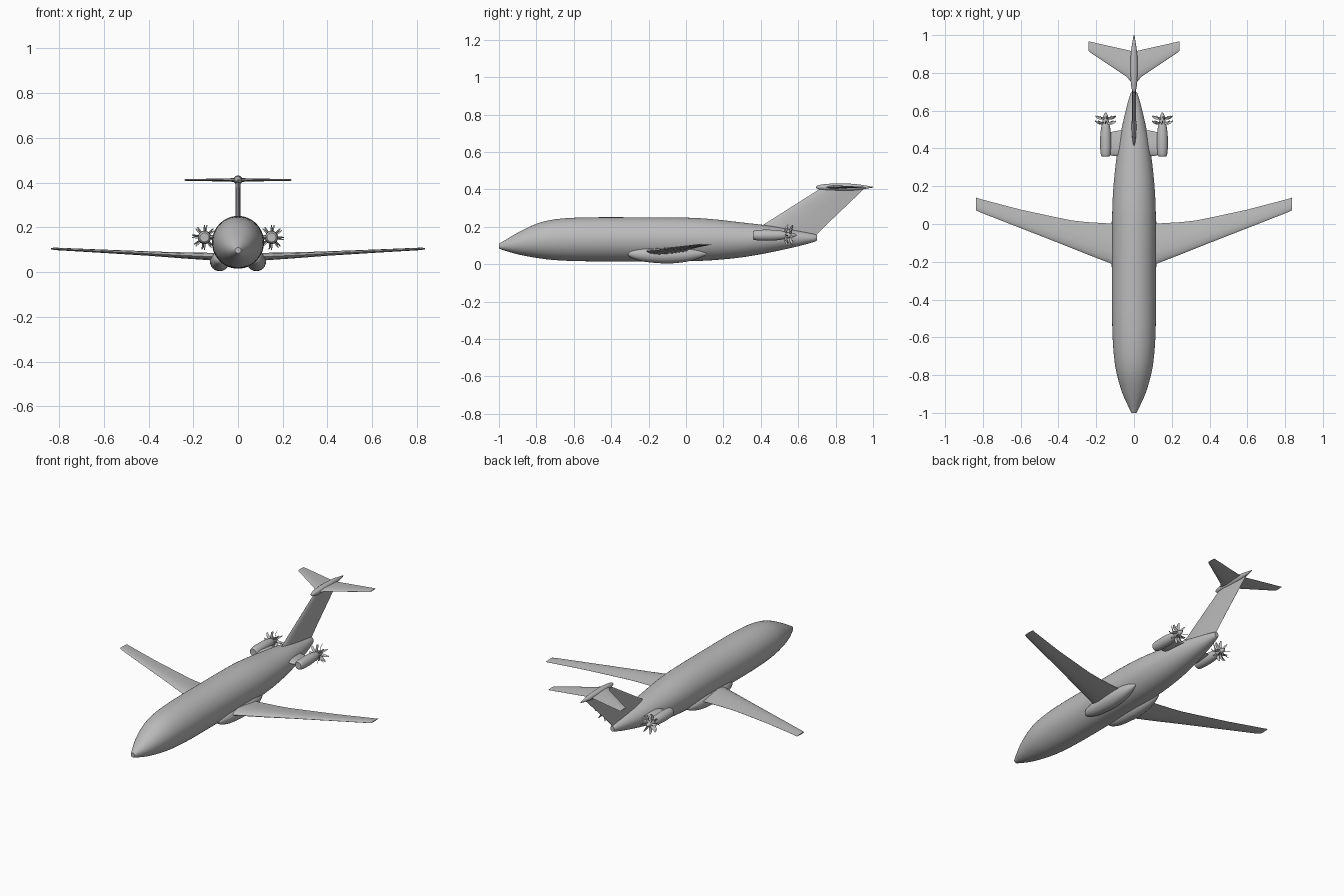
import bpy
import bmesh
from math import sin, cos, pi, radians
from mathutils import Vector, Matrix

cube = bpy.data.objects.get("Cube")
if cube:
    bpy.data.objects.remove(cube, do_unlink=True)

grey = bpy.data.materials.new("plain grey")
grey.use_nodes = True
colour = (0.5, 0.5, 0.5, 1)
grey.diffuse_color = colour
grey.node_tree.nodes["Principled BSDF"].inputs["Base Color"].default_value = colour


def finish(name, bm, angle=40):
    bmesh.ops.recalc_face_normals(bm, faces=bm.faces)
    mesh = bpy.data.meshes.new(name)
    bm.to_mesh(mesh)
    bm.free()
    mesh.materials.append(grey)
    ob = bpy.data.objects.new(name, mesh)
    bpy.context.collection.objects.link(ob)
    bpy.ops.object.select_all(action='DESELECT')
    bpy.context.view_layer.objects.active = ob
    ob.select_set(True)
    bpy.ops.object.shade_smooth_by_angle(angle=radians(angle))
    return ob


def add_loft(bm, rings):
    """Skin closed rings of equal length and cap both ends."""
    loops = [[bm.verts.new(p) for p in ring] for ring in rings]
    for a, b in zip(loops, loops[1:]):
        for i in range(len(a)):
            j = (i + 1) % len(a)
            bm.faces.new((a[i], a[j], b[j], b[i]))
    bm.faces.new(loops[0])
    bm.faces.new(loops[-1])


def smooth_rows(rows, steps=4):
    """Pass a Catmull-Rom curve through the station rows."""
    pts = [rows[0]] + rows + [rows[-1]]
    out = []
    for p, q, r, s in zip(pts, pts[1:], pts[2:], pts[3:]):
        for k in range(steps):
            t = k / steps
            out.append([b + t * (c - a) / 2 + t * t * (2 * a - 5 * b + 4 * c - d) / 2
                        + t ** 3 * (3 * b - a - 3 * c + d) / 2
                        for a, b, c, d in zip(p, q, r, s)])
    return out + [rows[-1]]


def body(name, x, rows, sides=32, steps=4):
    """Rounded body along y; rows hold y, half width, bottom, top."""
    bm = bmesh.new()
    rings = []
    for y, w, lo, hi in smooth_rows(rows, steps):
        rings.append([(x + w * cos(2 * pi * i / sides), y,
                       (lo + hi) / 2 + (hi - lo) / 2 * sin(2 * pi * i / sides))
                      for i in range(sides)])
    add_loft(bm, rings)
    return finish(name, bm)


def spindle(name, x, z, rows, sides=24):
    """Round body along y; rows hold y and radius."""
    return body(name, x, [(y, r, z - r, z + r) for y, r in rows], sides)


# Aerofoil outline: chord fraction and thickness fraction
half = [(0.02, 0.25), (0.1, 0.7), (0.3, 1), (0.6, 0.75), (0.85, 0.3)]
aerofoil = ([(0, 0)] + half + [(1, 0.04), (1, -0.04)]
            + [(c, -t) for c, t in reversed(half)])


def surface(name, stations, upright=False):
    """Flying surface; stations hold span point x, z, front y, rear y, thickness."""
    bm = bmesh.new()
    rings = []
    for x, z, front, rear, thick in stations:
        ring = []
        for c, t in aerofoil:
            off = t * thick / 2
            y = front + c * (rear - front)
            ring.append((x + off, y, z) if upright else (x, y, z + off))
        rings.append(ring)
    add_loft(bm, rings)
    return finish(name, bm, 50)


# Fuselage
body("fuselage", 0, [
    (-1, 0.013, 0.084, 0.11), (-0.97, 0.028, 0.073, 0.127),
    (-0.9, 0.06, 0.053, 0.168), (-0.8, 0.09, 0.034, 0.216),
    (-0.7, 0.106, 0.022, 0.24), (-0.55, 0.115, 0.016, 0.25),
    (-0.3, 0.116, 0.015, 0.251), (0, 0.116, 0.016, 0.249),
    (0.15, 0.112, 0.022, 0.24), (0.3, 0.099, 0.037, 0.223),
    (0.45, 0.077, 0.063, 0.205), (0.6, 0.044, 0.096, 0.178),
    (0.68, 0.022, 0.118, 0.162), (0.7, 0.013, 0.126, 0.156)], 48)
spindle("nose_cap", 0, 0.097, [(-1.0, 0.005), (-0.99, 0.014), (-0.96, 0.016)], 16)

# Swept fin with its bullet fairing
surface("tail_fin", [(0, 0.13, 0.29, 0.672, 0.024), (0, 0.215, 0.42, 0.755, 0.024),
                     (0, 0.415, 0.735, 0.965, 0.022)], True)
spindle("tail_bullet", 0, 0.412, [
    (0.695, 0.003), (0.71, 0.011), (0.75, 0.017), (0.82, 0.02),
    (0.9, 0.017), (0.96, 0.009), (1.0, 0.002)])

for side, s in (("left", 1), ("right", -1)):
    # Wing with gently raised tip
    surface(side + "_wing", [(s * x, z, f, r, t) for x, z, f, r, t in (
        (0, 0.068, -0.255, 0, 0.034), (0.115, 0.069, -0.212, 0.002, 0.034),
        (0.25, 0.075, -0.16, 0.01, 0.027), (0.33, 0.079, -0.128, 0.019, 0.023),
        (0.4, 0.083, -0.1, 0.033, 0.02), (0.6, 0.093, -0.022, 0.076, 0.015),
        (0.82, 0.104, 0.064, 0.134, 0.011), (0.836, 0.105, 0.073, 0.14, 0.006))])

    # Belly gear pod
    body(side + "_gear_pod", s * 0.082, [
        (-0.31, 0.005, 0.05, 0.06), (-0.29, 0.022, 0.033, 0.077),
        (-0.22, 0.037, 0.013, 0.09), (-0.1, 0.044, 0.004, 0.094),
        (0, 0.038, 0.013, 0.09), (0.07, 0.022, 0.032, 0.078),
        (0.11, 0.004, 0.052, 0.06)], 24)

    # Tailplane
    surface(side + "_tailplane", [(s * x, 0.412, f, r, t) for x, f, r, t in (
        (0, 0.72, 0.915, 0.02), (0.02, 0.757, 0.917, 0.018),
        (0.04, 0.78, 0.922, 0.014), (0.232, 0.908, 0.965, 0.008),
        (0.24, 0.916, 0.967, 0.005))])

    # Engine nacelle, pylon and propeller hub
    ex, ez = s * 0.15, 0.155
    spindle(side + "_nacelle", ex, ez, [
        (0.358, 0.02), (0.366, 0.025), (0.4, 0.029), (0.46, 0.029),
        (0.51, 0.024), (0.53, 0.019)])
    spindle(side + "_propeller_hub", ex, ez, [
        (0.525, 0.018), (0.55, 0.016), (0.575, 0.011), (0.59, 0.003)], 16)
    surface(side + "_pylon", [(s * 0.05, ez, 0.36, 0.5, 0.022),
                              (s * 0.11, ez, 0.36, 0.49, 0.02),
                              (s * 0.14, ez, 0.37, 0.48, 0.02)])

    # Two opposed rows of curved blades
    bm = bmesh.new()
    for row, (y, twist) in enumerate(((0.536, 1), (0.562, -1))):
        for k in range(8):
            turn = Matrix.Rotation(2 * pi * k / 8 + row * pi / 16, 3, 'Y')
            rings = []
            for r, sweep, chord in ((0.012, 0, 0.011), (0.03, -0.003, 0.014),
                                    (0.045, 0.002, 0.012), (0.056, 0.009, 0.006)):
                ring = []
                for c, t in ((-0.5, 0), (0, 0.0012), (0.5, 0), (0, -0.0012)):
                    p = Vector((c * chord * 0.6 * twist + t, y + sweep + c * chord, r))
                    ring.append(turn @ p + Vector((ex, 0, ez)))
                rings.append(ring)
            add_loft(bm, rings)
    finish(side + "_propeller_blades", bm)
